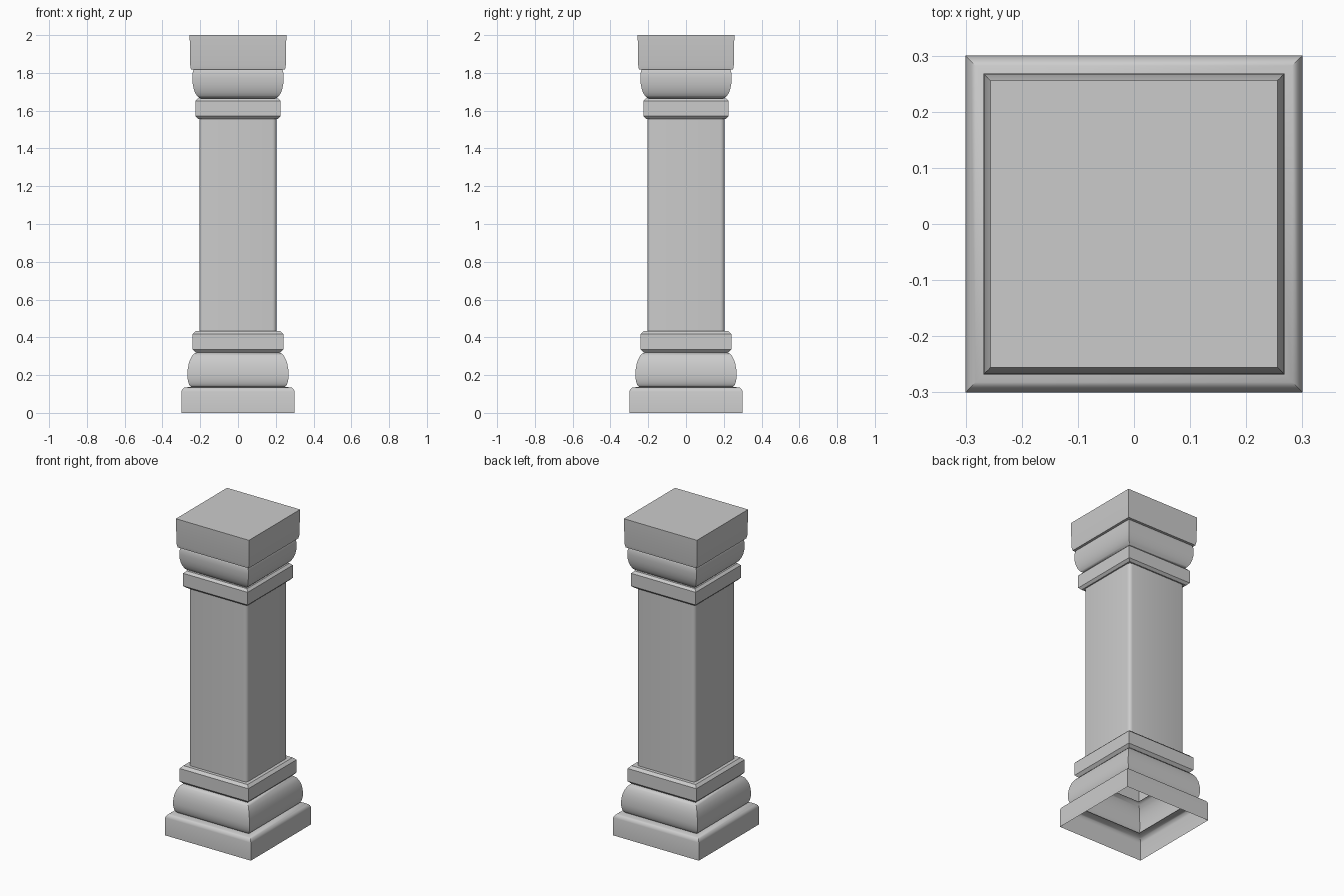
import bpy
import bmesh
import math

cube = bpy.data.objects.get("Cube")
if cube:
    bpy.data.objects.remove(cube, do_unlink=True)

stone = bpy.data.materials.new("grey_stone")
stone.use_nodes = True
GREY = (0.6, 0.6, 0.6, 1.0)
stone.diffuse_color = GREY
stone.node_tree.nodes["Principled BSDF"].inputs["Base Color"].default_value = GREY


def square_ring(bm, half, z, corner=0.0, steps=4):
    """Square loop, with rounded corners when corner > 0."""
    verts = []
    for q in range(4):
        turn = math.pi / 2 * q
        sx, sy = [(1, 1), (-1, 1), (-1, -1), (1, -1)][q]
        if not corner:
            verts.append(bm.verts.new((sx * half, sy * half, z)))
            continue
        for i in range(steps + 1):
            a = turn + math.pi / 2 * i / steps
            inner = half - corner
            verts.append(bm.verts.new((sx * inner + corner * math.cos(a),
                                       sy * inner + corner * math.sin(a), z)))
    return verts


def moulding(name, profile, corner=0.0, cap=False):
    """Open square shell following a (half width, height) profile."""
    bm = bmesh.new()
    rings = [square_ring(bm, h, z, corner) for h, z in profile]
    for low, high in zip(rings, rings[1:]):
        n = len(low)
        for i in range(n):
            j = (i + 1) % n
            bm.faces.new((low[i], low[j], high[j], high[i]))
    if cap:
        bm.faces.new(rings[-1])
    mesh = bpy.data.meshes.new(name)
    bm.to_mesh(mesh)
    bm.free()
    mesh.materials.append(stone)
    obj = bpy.data.objects.new(name, mesh)
    bpy.context.collection.objects.link(obj)
    bpy.ops.object.select_all(action="DESELECT")
    obj.select_set(True)
    bpy.context.view_layer.objects.active = obj
    bpy.ops.object.shade_smooth_by_angle(angle=math.radians(40))


def bulge(z0, z1, h0, h1, peak, peak_z, steps=6):
    """Rounded profile rising from h0 to the peak and back to h1."""
    pts = []
    for i in range(steps + 1):
        t = math.pi / 2 * i / steps
        pts.append((h0 + (peak - h0) * math.sin(t), peak_z - (peak_z - z0) * math.cos(t)))
    for i in range(1, steps + 1):
        t = math.pi / 2 * i / steps
        pts.append((h1 + (peak - h1) * math.cos(t), peak_z + (z1 - peak_z) * math.sin(t)))
    return pts


def band(z0, z1, half, foot, head, ease):
    """Flat band with eased edges, closed in to its neighbours."""
    return [(foot, z0), (half - ease, z0), (half, z0 + ease),
            (half, z1 - ease), (half - ease, z1), (head, z1)]


# Base
moulding("plinth", [(0.30, 0), (0.30, 0.112), (0.297, 0.121), (0.291, 0.129),
                    (0.282, 0.135), (0.245, 0.137)])
moulding("lower_bulge", bulge(0.137, 0.32, 0.245, 0.215, 0.268, 0.20))
moulding("lower_band", band(0.32, 0.433, 0.241, 0.215, 0.20, 0.016))

# Shaft
moulding("shaft", [(0.204, 0.43), (0.204, 1.56)], corner=0.022)

# Capital
moulding("upper_band", band(1.557, 1.665, 0.226, 0.20, 0.19, 0.014))
moulding("upper_bulge", bulge(1.665, 1.818, 0.195, 0.232, 0.242, 1.775))
moulding("top_block", [(0.23, 1.818), (0.249, 1.818), (0.253, 1.84), (0.256, 2.0)], cap=True)
